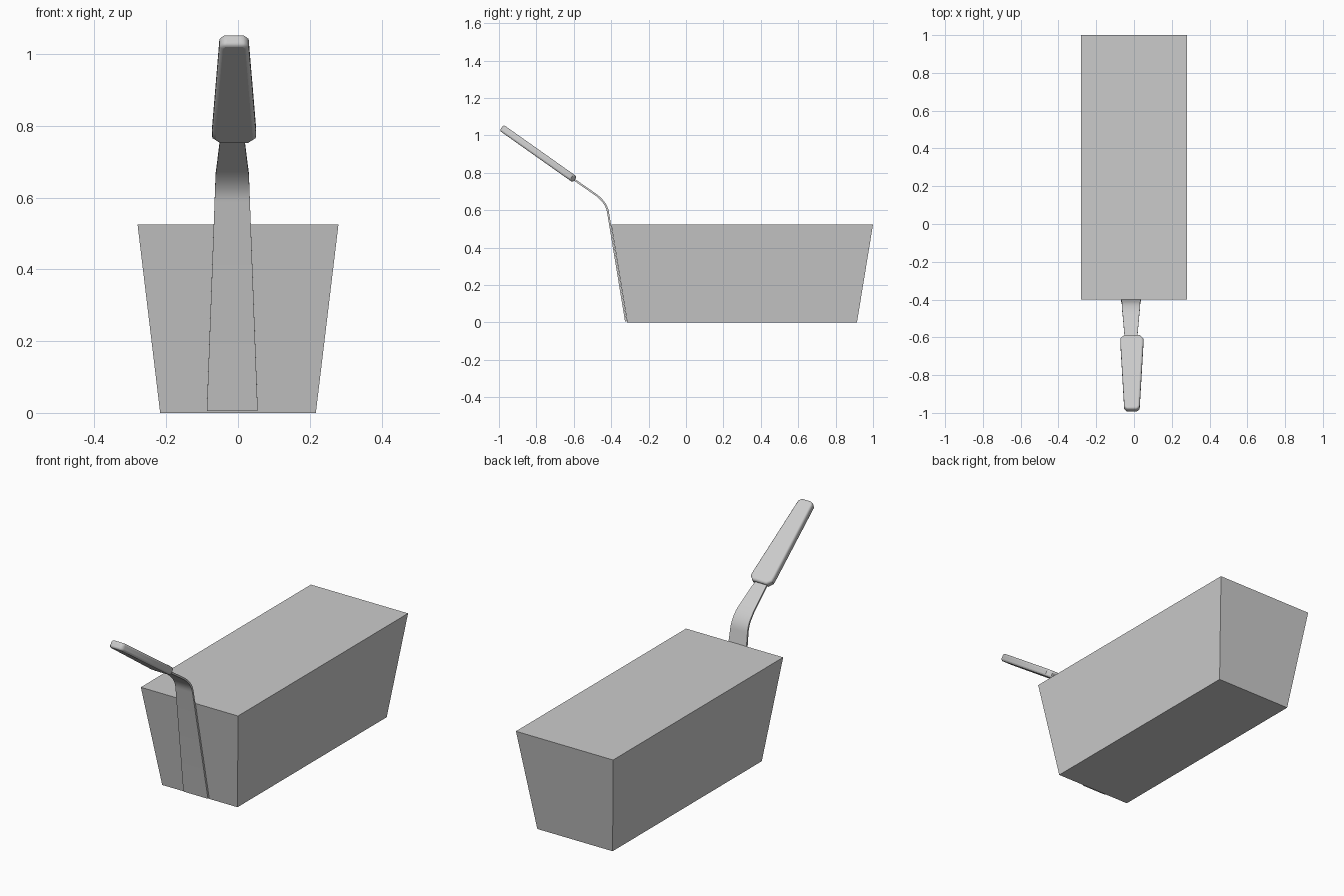
import bpy, bmesh
from mathutils import Vector

if "Cube" in bpy.data.objects:
    bpy.data.objects.remove(bpy.data.objects["Cube"])


def make(name, verts, faces, bevel=0.0, segs=2, smooth=None):
    me = bpy.data.meshes.new(name)
    me.from_pydata([tuple(v) for v in verts], [], faces)
    bm = bmesh.new()
    bm.from_mesh(me)
    bmesh.ops.recalc_face_normals(bm, faces=bm.faces)
    bm.to_mesh(me)
    bm.free()
    ob = bpy.data.objects.new(name, me)
    bpy.context.collection.objects.link(ob)
    if bevel:
        m = ob.modifiers.new("bevel", 'BEVEL')
        m.width, m.segments = bevel, segs
        m.limit_method, m.angle_limit = 'ANGLE', 0.9
    if smooth:
        bpy.context.view_layer.objects.active = ob
        ob.select_set(True)
        bpy.ops.object.shade_smooth_by_angle(angle=smooth)
        ob.select_set(False)
    return ob


def loft(rings):
    """Join equal-length vertex rings into a capped solid."""
    n = len(rings[0])
    verts = [v for r in rings for v in r]
    faces = [tuple(range(n)), tuple(range((len(rings) - 1) * n, len(rings) * n))]
    for i in range(len(rings) - 1):
        for j in range(n):
            k = (j + 1) % n
            faces.append((i * n + j, i * n + k, (i + 1) * n + k, (i + 1) * n + j))
    return verts, faces


# Tapered basket body
def rect(hx, y0, y1, z):
    return [(-hx, y0, z), (hx, y0, z), (hx, y1, z), (-hx, y1, z)]

make("basket", *loft([rect(0.217, -0.314, 0.914, 0), rect(0.28, -0.40, 1.0, 0.525)]))

# Bent metal strap running up the front wall and out to the grip
path = [(-0.321, 0.006, 0.071)]
a, c, b = Vector((-0.417, 0.59)), Vector((-0.426, 0.645)), Vector((-0.492, 0.69))
for i in range(9):
    t = i / 8
    p = a * (1 - t) ** 2 + c * 2 * t * (1 - t) + b * t * t
    w = 0.071 - 0.037 * p.y if p.y < 0.665 else 0.0464 - (p.y - 0.665) * 0.14
    path.append((p.x, p.y, w))
path.append((-0.62, 0.779, 0.032))

rings = []
for i, (y, z, w) in enumerate(path):
    p0, p1 = path[max(i - 1, 0)], path[min(i + 1, len(path) - 1)]
    if i == 1:
        p1 = path[1]
    d = Vector((p1[0] - p0[0], p1[1] - p0[1])).normalized()
    n = Vector((-d.y, d.x)) * 0.005
    cx = -0.016
    rings.append([(cx - w, y + n.x, z + n.y), (cx + w, y + n.x, z + n.y),
                  (cx + w, y - n.x, z - n.y), (cx - w, y - n.x, z - n.y)])
make("handle_strap", *loft(rings), smooth=0.6)

# Tapered grip with clipped corners and rounded edges
start, end = Vector((0, -0.594, 0.764)), Vector((0, -0.986, 1.041))
axis = (end - start).normalized()
up = Vector((0, -axis.z, axis.y))
if up.z < 0:
    up = -up
length = (end - start).length
half = [(0, 0.041), (0.022, 0.061), (0.05, 0.061), (length - 0.016, 0.041), (length, 0.030)]
outline = [(w, u) for u, w in half] + [(-w, u) for u, w in reversed(half)]
grip = [[start + axis * u + up * s + Vector((x - 0.011, 0, 0)) for x, u in outline]
        for s in (-0.019, 0.019)]
make("handle_grip", *loft(grip), bevel=0.010, segs=3, smooth=0.6)
